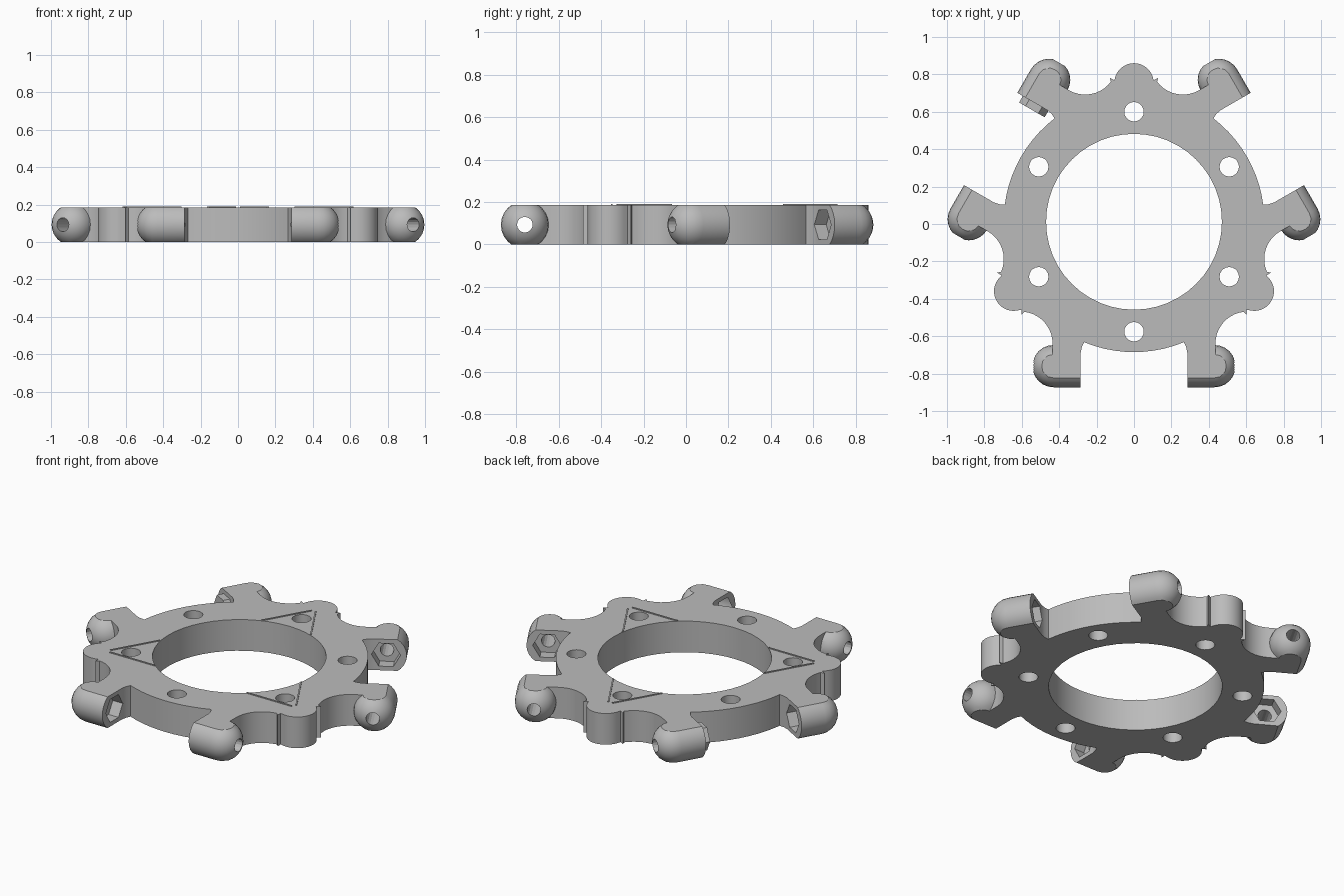
import bpy, bmesh
from math import radians, sin, cos, pi
from mathutils import Matrix, Vector

old = bpy.data.objects.get("Cube")
if old:
    bpy.data.objects.remove(old, do_unlink=True)

H = 0.186          # plate thickness
MID = H / 2
SHIFT = 0.012      # ring centre in y
BALL_X, BALL_Y, BALL_R = 0.43, -0.772, 0.113
FACE_X = 0.285     # nut face of each arm

grey = bpy.data.materials.new("plain_grey")
grey.use_nodes = True
grey.diffuse_color = (0.5, 0.5, 0.5, 1)
grey.node_tree.nodes["Principled BSDF"].inputs["Base Color"].default_value = (0.5, 0.5, 0.5, 1)


def rot(deg):
    return Matrix.Rotation(radians(deg), 4, "Z")


def make(name, bm):
    bmesh.ops.recalc_face_normals(bm, faces=bm.faces[:])
    mesh = bpy.data.meshes.new(name)
    bm.to_mesh(mesh)
    bm.free()
    mesh.materials.append(grey)
    obj = bpy.data.objects.new(name, mesh)
    bpy.context.collection.objects.link(obj)
    return obj


def arc(cx, cy, r, a, b, n):
    angles = [radians(a + (b - a) * i / n) for i in range(n + 1)]
    return [Vector((cx + r * cos(t), cy + r * sin(t), 0)) for t in angles]


def prism(bm, points, depth):
    face = bm.faces.new([bm.verts.new(p) for p in points])
    ext = bmesh.ops.extrude_face_region(bm, geom=[face])
    verts = [g for g in ext["geom"] if isinstance(g, bmesh.types.BMVert)]
    bmesh.ops.translate(bm, verts=verts, vec=depth)


def boolean(target, tool, operation):
    mod = target.modifiers.new(operation.lower(), "BOOLEAN")
    mod.operation = operation
    mod.solver = "EXACT"
    mod.object = tool
    bpy.context.view_layer.objects.active = target
    bpy.ops.object.modifier_apply(modifier=mod.name)
    bpy.data.objects.remove(tool, do_unlink=True)


# Placements of the six arms: three turns, each with a mirrored twin
MIRROR = Matrix.Scale(-1, 4, (1, 0, 0))
PLACES = [rot(120 * k) @ m for k in range(3) for m in (Matrix.Identity(4), MIRROR)]

# Plate outline: one half sector from lobe tip to arm to rim
half = arc(0, 0.743, 0.105, 90, 12, 8)
half += [Vector((0.106, 0.757, 0)), Vector((0.13, 0.77, 0))]
half += arc(0.261, 0.852, 0.172, 217, 300, 10)
arm = [Vector(p) for p in ((0.435, BALL_Y, 0), (FACE_X, BALL_Y, 0),
                           (FACE_X, -0.70, 0), (0.279, -0.67, 0))]
arm += arc(0, 0, 0.697, -67.5, -90, 5)
half += [rot(120) @ p for p in arm]
sector = [MIRROR @ p for p in reversed(half)][:-1] + half[:-1]
outline = [rot(-120 * k) @ p for k in range(3) for p in sector]
bm = bmesh.new()
prism(bm, outline, (0, 0, H))
body = make("ring_plate", bm)

# Rounded arm ends: cylinder with a dome, flattened above and below
SEG, RINGS = 24, 6
for place in PLACES:
    bm = bmesh.new()
    stations = [(FACE_X, BALL_R)]
    stations += [(BALL_X + BALL_R * sin(i * pi / 2 / RINGS), BALL_R * cos(i * pi / 2 / RINGS))
                 for i in range(RINGS)]
    for x, r in stations:
        for j in range(SEG):
            t = 2 * pi * j / SEG
            bm.verts.new((x, BALL_Y + r * cos(t), MID + r * sin(t)))
    bm.verts.new((BALL_X + BALL_R, BALL_Y, MID))
    bmesh.ops.convex_hull(bm, input=bm.verts[:])
    for z, n in ((0, -1), (H, 1)):
        bmesh.ops.bisect_plane(bm, geom=bm.verts[:] + bm.edges[:] + bm.faces[:],
                               plane_co=(0, 0, z), plane_no=(0, 0, n), clear_outer=True)
        bmesh.ops.holes_fill(bm, edges=[e for e in bm.edges if e.is_boundary])
    bmesh.ops.transform(bm, matrix=place, verts=bm.verts[:])
    boolean(body, make("arm_end", bm), "UNION")

# Central bore and six bolt holes
bm = bmesh.new()
low, tall = Vector((0, 0, -0.1)), (0, 0, 0.5)
prism(bm, [p + low for p in arc(0, 0, 0.47, 0, 360, 48)[:-1]], tall)
for k in range(6):
    c = rot(30 + 60 * k) @ Vector((0.588, 0, 0))
    prism(bm, [p + low for p in arc(c.x, c.y, 0.052, 0, 360, 20)[:-1]], tall)
boolean(body, make("hole_cutter", bm), "DIFFERENCE")


# Screw hole and hexagonal nut pocket through each arm
def side_cut(place, radius, sides, start, end):
    bm = bmesh.new()
    pts = [Vector((start, BALL_Y + p.x, MID + p.y)) for p in arc(0, 0, radius, 0, 360, sides)[:-1]]
    prism(bm, pts, (end - start, 0, 0))
    bmesh.ops.transform(bm, matrix=place, verts=bm.verts[:])
    boolean(body, make("arm_cutter", bm), "DIFFERENCE")


for place in PLACES:
    side_cut(place, 0.037, 16, FACE_X - 0.04, BALL_X + 0.2)
    side_cut(place, 0.079, 6, FACE_X - 0.04, FACE_X + 0.065)

# Thin raised marking ribs on the top, forming a broken triangle
bm = bmesh.new()
for place in PLACES:
    corners = [(0.302, -0.366), (0.6, -0.366), (0.6, -0.358), (0.308, -0.358)]
    prism(bm, [place @ Vector((x, y, H - 0.002)) for x, y in corners], (0, 0, 0.007))
ribs = make("marking_ribs", bm)

for obj in (body, ribs):
    obj.location.y = SHIFT
bpy.ops.object.select_all(action="DESELECT")
body.select_set(True)
bpy.context.view_layer.objects.active = body
bpy.ops.object.shade_smooth_by_angle(angle=radians(20))
